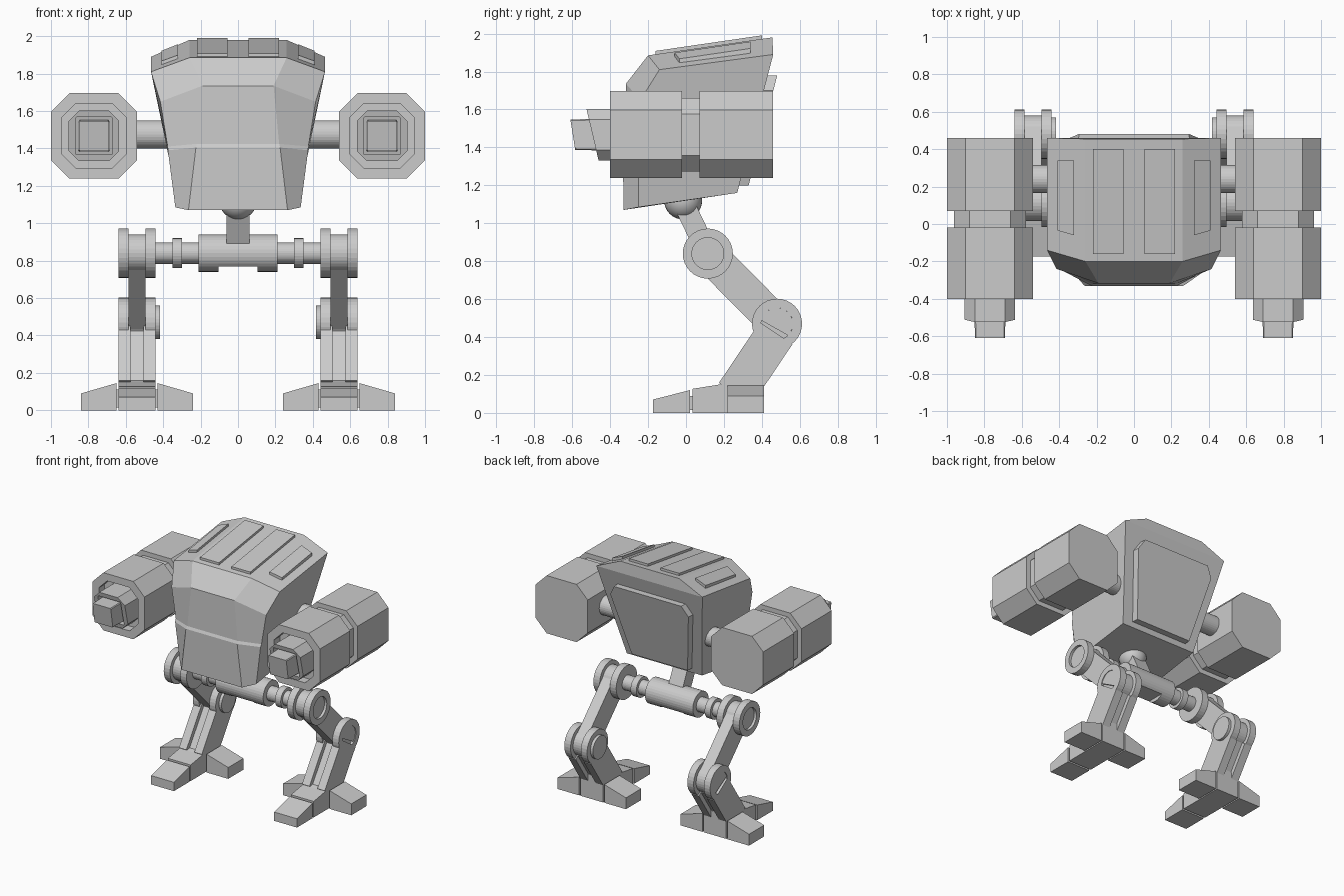
import bpy, bmesh, math
from mathutils import Vector

if "Cube" in bpy.data.objects:
    bpy.data.objects.remove(bpy.data.objects["Cube"])

grey = bpy.data.materials.new("plain grey")
grey.diffuse_color = (0.6, 0.6, 0.6, 1)
grey.use_nodes = True
grey.node_tree.nodes["Principled BSDF"].inputs["Base Color"].default_value = grey.diffuse_color


def finish(name, bm, mirror=False):
    bmesh.ops.recalc_face_normals(bm, faces=bm.faces)
    me = bpy.data.meshes.new(name)
    bm.to_mesh(me)
    bm.free()
    me.materials.append(grey)
    ob = bpy.data.objects.new(name, me)
    bpy.context.collection.objects.link(ob)
    if mirror:
        ob.modifiers.new("mirror", 'MIRROR').use_mirror_merge = False
    return ob


def loft(name, rings, mirror=False):
    """Skin a list of equal-length point rings and cap both ends."""
    bm = bmesh.new()
    vs = [[bm.verts.new(p) for p in r] for r in rings]
    n = len(vs[0])
    for a, b in zip(vs, vs[1:]):
        for i in range(n):
            bm.faces.new((a[i], a[(i + 1) % n], b[(i + 1) % n], b[i]))
    bm.faces.new(vs[0])
    bm.faces.new(vs[-1])
    return finish(name, bm, mirror)


def prism_x(name, pts, x0, x1, mirror=False):
    """Extrude a (y, z) outline from x0 to x1."""
    return loft(name, [[(x, y, z) for y, z in pts] for x in (x0, x1)], mirror)


def lathe_x(name, profile, y, z, mirror=False, floor=-9, n=32):
    """Turn an (x, radius) profile about an x axis through (y, z)."""
    rings = []
    for x, r in profile:
        ring = [(math.cos(2 * math.pi * i / n) * r, math.sin(2 * math.pi * i / n) * r) for i in range(n)]
        rings.append([(x, y + c, z + max(s, floor)) for c, s in ring])
    return loft(name, rings, mirror)


def bar(a, b, w):
    """(y, z) outline of a straight bar of half width w from a to b."""
    a, b = Vector(a), Vector(b)
    d = (b - a).normalized()
    s = Vector((-d.y, d.x)) * w
    return [a + s, b + s, b - s, a - s]


def mx(p):
    return (-p[0], p[1], p[2])


# Torso: front columns A (middle edge) and B (side edge), C = rear bottom
A = [(.265, -.33, 1.07), (.225, -.332, 1.405), (.22, -.322, 1.425),
     (.19, -.317, 1.735), (.26, -.2, 1.885), (.26, .455, 1.98)]
B = [(.335, -.25, 1.085), (.375, -.253, 1.39), (.376, -.243, 1.41),
     (.415, -.24, 1.65), (.465, -.14, 1.81), (.465, .46, 1.89)]
C = (.33, .27, 1.16)
bm = bmesh.new()
a, b = [bm.verts.new(p) for p in A], [bm.verts.new(p) for p in B]
a2, b2 = [bm.verts.new(mx(p)) for p in A], [bm.verts.new(mx(p)) for p in B]
c, c2 = bm.verts.new(C), bm.verts.new(mx(C))
for i in range(5):
    bm.faces.new((a2[i], a[i], a[i + 1], a2[i + 1]))
    bm.faces.new((a[i], b[i], b[i + 1], a[i + 1]))
    bm.faces.new((b2[i], a2[i], a2[i + 1], b2[i + 1]))
bm.faces.new(b + [c])
bm.faces.new(b2 + [c2])
bm.faces.new((a2[0], a[0], b[0], c, c2, b2[0]))
bm.faces.new((a[5], a2[5], b2[5], b[5]))
bm.faces.new((b[5], b2[5], c2, c))
finish("torso", bm)

# Raised back panel, following the slope of the back
half = [(.25, 1.2), (.35, 1.70), (.3, 1.78)]
outline = half + [(-x, z) for x, z in reversed(half)]
loft("back_panel", [[(x * k, .27 + (z - 1.16) * .26 + d, z) for x, z in outline]
                    for d, k in ((-.02, 1), (.05, .98))])

# Roof panels
def roof(x, y):
    z = 1.885 + (y + .2) * .146
    return z - max(0, x - .26) * .40

for name, pts in (("inner_roof_panel", [(.055, -.16), (.22, -.16), (.22, .4), (.055, .4)]),
                  ("outer_roof_panel", [(.32, -.06), (.41, -.035), (.41, .34), (.32, .34)])):
    loft(name, [[(x, y, roof(x, y) + d) for x, y in pts] for d in (-.03, .018)], True)

# Side weapons: one octagonal loft, with groove, recessed muzzle and barrel
def octagon(y, h, cut, slant=0):
    k = h - cut
    pts = [(k, h), (h, k), (h, -k), (k, -h), (-k, -h), (-h, -k), (-h, k), (-k, h)]
    return [(.77 + u, y - slant * v, 1.467 + v) for u, v in pts]

loft("weapon_pod", [octagon(.46, .229, .098), octagon(.07, .229, .098),
                    octagon(.07, .193, .083), octagon(-.02, .193, .083),
                    octagon(-.02, .229, .098), octagon(-.4, .229, .098),
                    octagon(-.4, .172, .074), octagon(-.33, .172, .074),
                    octagon(-.33, .135, .055), octagon(-.493, .135, .055, .235),
                    octagon(-.493, .10, .006, .235), octagon(-.44, .10, .006, .235),
                    octagon(-.44, .084, .006, .235), octagon(-.597, .08, .006, .16)], True)
lathe_x("shoulder_shaft", [(.3, .075), (.6, .075)], .24, 1.475, True)

# Neck ball and strut
bm = bmesh.new()
bmesh.ops.create_uvsphere(bm, u_segments=32, v_segments=16, radius=.1)
bmesh.ops.translate(bm, verts=bm.verts, vec=(0, -.015, 1.12))
ball = finish("neck_ball", bm)
for p in ball.data.polygons:
    p.use_smooth = True
prism_x("neck_strut", bar((-.01, 1.1), (.115, .84), .055), -.062, .062)

# Hip axle
HIP, KNEE, X = (.115, .84), (.48, .47), .54
lathe_x("hip_hub_middle", [(-.105, .1), (.105, .1)], *HIP, floor=-.07)
lathe_x("hip_hub_end", [(.105, .1), (.21, .1)], *HIP, mirror=True)
lathe_x("hip_axle", [(.2, .057), (.30, .057), (.30, .08), (.35, .08), (.35, .057), (.5, .057)],
        *HIP, mirror=True)

# Leg joints: paired discs with a sunk outer face, and a core between them
for name, centre, boss in (("hip", HIP, 0), ("knee", KNEE, 1)):
    lathe_x(name + "_outer_disc", [(.585, .132), (.64, .132), (.64, .084), (.62, .084)], *centre, mirror=True)
    inner = [(.495, .132), (.44, .132)]
    if boss:
        inner += [(.44, .09), (.418, .09)]
    lathe_x(name + "_inner_disc", inner, *centre, mirror=True)
    lathe_x(name + "_core", [(.49, .1), (.59, .1)], *centre, mirror=True)
arc = [math.radians(-47 + 215 * i / 16) for i in range(17)]
prism_x("knee_cap_plate", [(KNEE[0] + .084 * math.cos(t), KNEE[1] + .084 * math.sin(t)) for t in arc],
        .615, .635, True)

# Thigh, and shin made of two side plates around a recessed web
prism_x("thigh", bar(HIP, KNEE, .093), X - .045, X + .045, True)
ANKLE = (.26, .1)
for s in (-1, 1):
    prism_x("shin_side_plate", bar((.475, .42), ANKLE, .104), X + s * .035, X + s * .1, True)
prism_x("shin_web", bar((.475, .42), ANKLE, .07), X - .04, X + .04, True)

# Foot: main block, front toe, two side toes and a core filling the gaps
prism_x("foot_block", [(.035, 0), (.035, .127), (.18, .15), (.34, .19), (.41, .19), (.41, 0)],
        X - .1, X + .1, True)
prism_x("front_toe", [(-.175, 0), (-.175, .07), (.02, .12), (.02, 0)], X - .1, X + .1, True)
prism_x("front_toe_link", [(0, .015), (0, .09), (.06, .09), (.06, .015)], X - .08, X + .08, True)
prism_x("side_toe_link", [(.24, .015), (.24, .11), (.39, .11), (.39, .015)], X - .13, X + .13, True)
for s, name in ((1, "outer_toe"), (-1, "inner_toe")):
    toe = [(.11, 0), (.11, .145), (.3, .09), (.3, 0)]
    loft(name, [[(X + s * u, y, z) for u, z in toe] for y in (.22, .41)], True)
